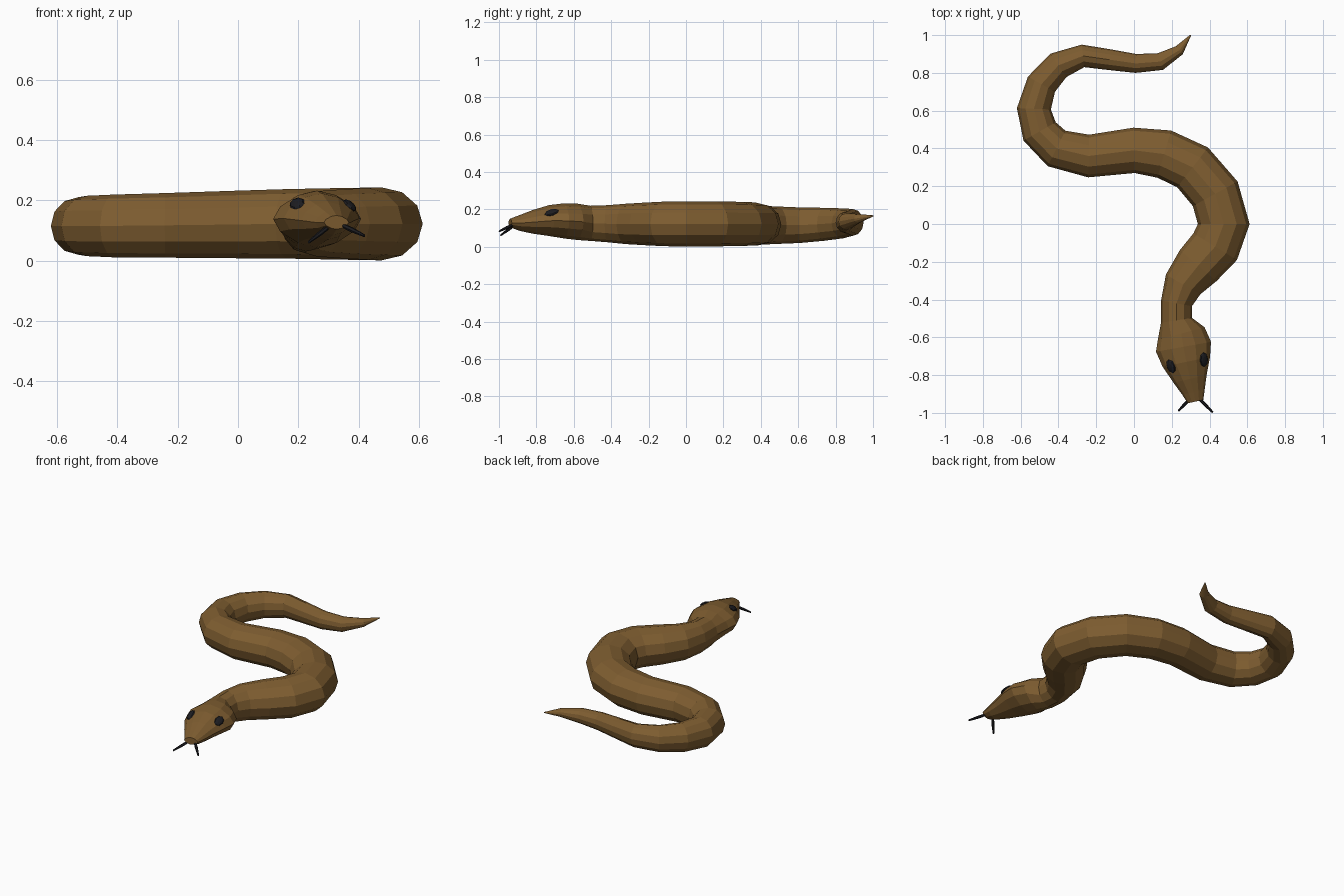
import bpy, bmesh, math
from mathutils import Vector, Matrix

cube = bpy.data.objects.get("Cube")
if cube:
    bpy.data.objects.remove(cube)

SIDES = 12


def material(name, rgb):
    m = bpy.data.materials.new(name)
    m.use_nodes = True
    m.diffuse_color = (*rgb, 1)
    bsdf = m.node_tree.nodes["Principled BSDF"]
    bsdf.inputs["Base Color"].default_value = (*rgb, 1)
    bsdf.inputs["Roughness"].default_value = 0.8
    return m


BROWN = material("brown skin", (0.21, 0.11, 0.03))
BLACK = material("black", (0.012, 0.012, 0.015))


def finish(bm, name, mat):
    """Turn a bmesh into a flat-shaded object of one colour."""
    bmesh.ops.recalc_face_normals(bm, faces=bm.faces)
    mesh = bpy.data.meshes.new(name)
    bm.to_mesh(mesh)
    bm.free()
    mesh.materials.append(mat)
    ob = bpy.data.objects.new(name, mesh)
    bpy.context.collection.objects.link(ob)
    return ob


def power(v, p):
    return math.copysign(abs(v) ** p, v)


def sweep(stations, sides):
    """Skin upright rings (x, y, z, half width, half height, pointedness)."""
    bm = bmesh.new()
    centres = [Vector(s[:3]) for s in stations]
    rings = []
    for i, (x, y, z, w, h, p) in enumerate(stations):
        before = centres[max(i - 1, 0)]
        after = centres[min(i + 1, len(centres) - 1)]
        t = after - before
        side = Vector((-t.y, t.x, 0)).normalized()
        ring = []
        for k in range(sides):
            a = math.tau * k / sides
            offset = side * w * power(math.cos(a), p)
            offset.z = h * power(math.sin(a), p)
            ring.append(bm.verts.new(centres[i] + offset))
        rings.append(ring)
    for a, b in zip(rings, rings[1:]):
        for k in range(sides):
            n = (k + 1) % sides
            bm.faces.new((a[k], a[n], b[n], b[k]))
    bm.faces.new(rings[0])
    bm.faces.new(rings[-1])
    return bm


# Tail and coils, from tail tip to neck: x, y, z, half width, half height
coils = [
    (0.30, 1.00, 0.165, 0.003, 0.003),
    (0.24, 0.92, 0.15, 0.028, 0.025),
    (0.14, 0.86, 0.135, 0.046, 0.045),
    (0.01, 0.85, 0.13, 0.05, 0.055),
    (-0.13, 0.87, 0.13, 0.055, 0.063),
    (-0.27, 0.89, 0.13, 0.06, 0.072),
    (-0.40, 0.84, 0.125, 0.075, 0.08),
    (-0.49, 0.74, 0.12, 0.082, 0.088),
    (-0.53, 0.61, 0.115, 0.09, 0.095),
    (-0.50, 0.49, 0.115, 0.098, 0.1),
    (-0.41, 0.40, 0.115, 0.105, 0.104),
    (-0.24, 0.36, 0.117, 0.113, 0.107),
    (0.00, 0.39, 0.12, 0.12, 0.112),
    (0.16, 0.37, 0.122, 0.13, 0.115),
    (0.31, 0.30, 0.122, 0.133, 0.118),
    (0.43, 0.16, 0.122, 0.135, 0.12),
    (0.475, 0.0, 0.122, 0.137, 0.121),
    (0.43, -0.12, 0.122, 0.135, 0.119),
    (0.34, -0.22, 0.122, 0.127, 0.114),
    (0.26, -0.32, 0.122, 0.105, 0.108),
    (0.225, -0.42, 0.123, 0.083, 0.099),
    (0.225, -0.51, 0.125, 0.083, 0.094),
]
# Head, from neck to snout
head = [
    (0.25, -0.58, 0.133, 0.128, 0.097),
    (0.262, -0.65, 0.138, 0.148, 0.094),
    (0.277, -0.73, 0.14, 0.128, 0.083),
    (0.297, -0.82, 0.133, 0.09, 0.063),
    (0.315, -0.89, 0.127, 0.061, 0.042),
    (0.326, -0.94, 0.127, 0.042, 0.023),
]
snake = [(*s, 1.0) for s in coils] + [(*s, 1.2) for s in head]
body = finish(sweep(snake, SIDES), "body", BROWN)


# Eyes: flattened low-poly domes lying on the slope of the head
def eye(name, spot):
    hit, point, normal, _ = body.closest_point_on_mesh(Vector(spot))
    along = Vector((0.2, -1, -0.15))
    along = (along - normal * along.dot(normal)).normalized()
    across = normal.cross(along)
    frame = Matrix((along, across, normal)).transposed().to_4x4()
    frame.translation = point
    bm = bmesh.new()
    bmesh.ops.create_uvsphere(bm, u_segments=8, v_segments=6, radius=1)
    bmesh.ops.scale(bm, verts=bm.verts, vec=(0.04, 0.026, 0.012))
    bmesh.ops.transform(bm, verts=bm.verts, matrix=frame)
    finish(bm, name, BLACK)


eye("right_eye", (0.195, -0.755, 0.19))
eye("left_eye", (0.375, -0.72, 0.19))


# Forked tongue: two thin prongs leaving the mouth
def prong(name, root, tip):
    a, b = Vector(root), Vector(tip)
    mid = a.lerp(b, 0.5)
    path = [(a, 0.007), (mid, 0.009), (b, 0.005)]
    finish(sweep([(*c, r, r, 1) for c, r in path], 6), name, BLACK)


prong("right_tongue_prong", (0.31, -0.91, 0.12), (0.235, -0.99, 0.062))
prong("left_tongue_prong", (0.335, -0.915, 0.122), (0.418, -0.998, 0.083))
